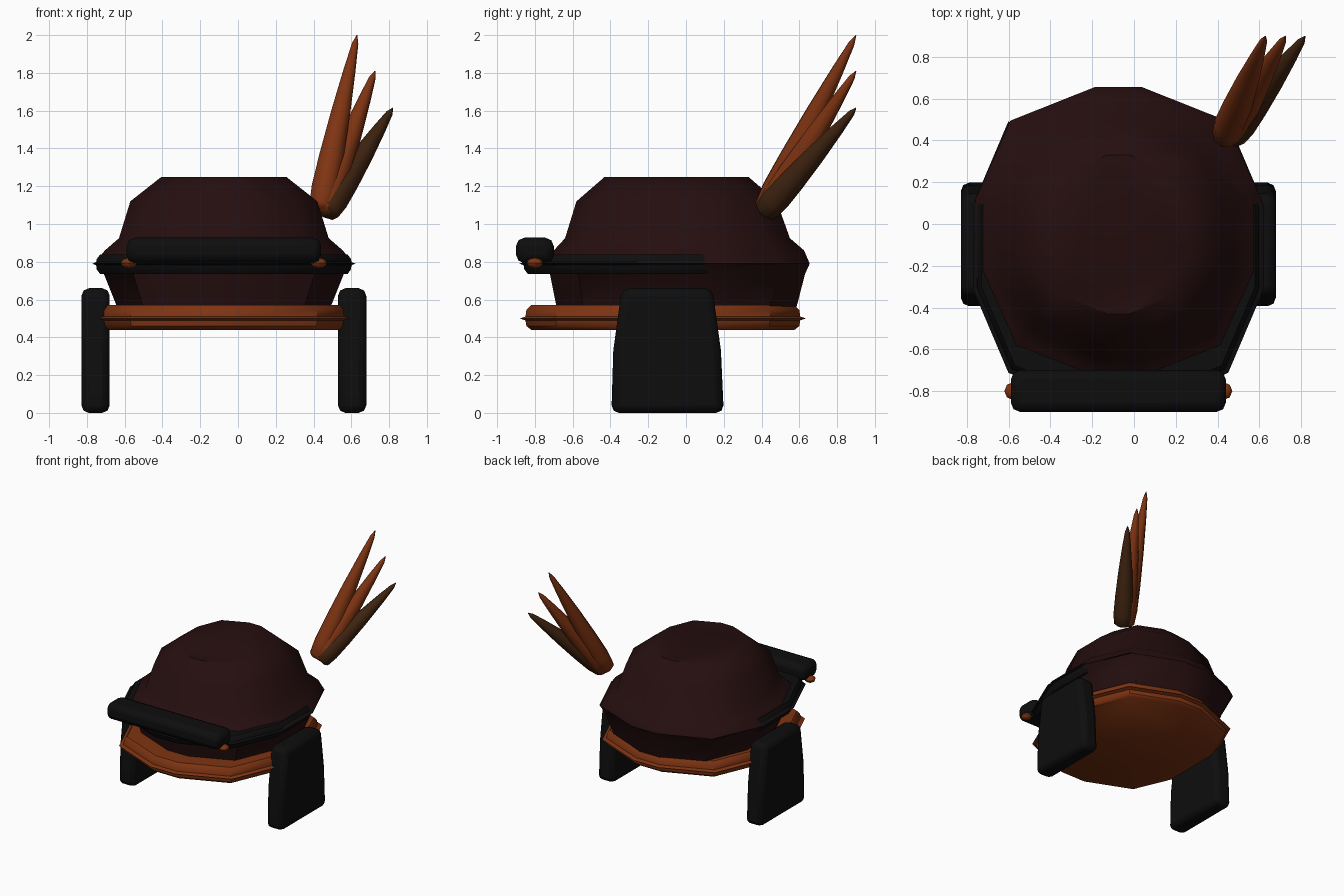
import bpy, bmesh, math
from mathutils import Vector

cube = bpy.data.objects.get("Cube")
if cube:
    bpy.data.objects.remove(cube, do_unlink=True)


def material(name, rgb):
    m = bpy.data.materials.new(name)
    m.use_nodes = True
    m.diffuse_color = (*rgb, 1)
    m.node_tree.nodes["Principled BSDF"].inputs["Base Color"].default_value = (*rgb, 1)
    return m


MAROON = material("maroon felt", (0.019, 0.0045, 0.0048))
BLACK = material("black leather", (0.0042, 0.0042, 0.0042))
ORANGE = material("burnt orange", (0.21, 0.034, 0.006))
BROWN = material("dark brown", (0.05, 0.017, 0.005))

CX = -0.075  # the hat sits a little off the centre line
# Quarter of the twelve-sided outline, as fractions of the half width and half depth
QUARTER = [(1.0, 0.26), (0.755, 0.78), (0.167, 1.0)]
OUTLINE = (QUARTER + [(-x, y) for x, y in QUARTER[::-1]]
           + [(-x, -y) for x, y in QUARTER] + [(x, -y) for x, y in QUARTER[::-1]])


def finish(name, bm, mat, bevel=0, angle=40):
    bmesh.ops.recalc_face_normals(bm, faces=bm.faces)
    mesh = bpy.data.meshes.new(name)
    bm.to_mesh(mesh)
    bm.free()
    mesh.materials.append(mat)
    ob = bpy.data.objects.new(name, mesh)
    bpy.context.collection.objects.link(ob)
    if bevel:
        b = ob.modifiers.new("rounded edges", 'BEVEL')
        b.width, b.segments, b.limit_method = bevel, 2, 'ANGLE'
    bpy.ops.object.select_all(action='DESELECT')
    ob.select_set(True)
    bpy.context.view_layer.objects.active = ob
    bpy.ops.object.shade_smooth_by_angle(angle=math.radians(angle))
    return ob


def loft(name, rings, mat, closed=True, angle=40):
    """Skin a list of point rings; closed=False leaves each ring unjoined lengthwise."""
    bm = bmesh.new()
    vs = [[bm.verts.new(p) for p in ring] for ring in rings]
    n = len(vs[0])
    for a, b in zip(vs, vs[1:]):
        for i in range(n):
            j = (i + 1) % n
            bm.faces.new((a[i], a[j], b[j], b[i]))
    if closed:
        bm.faces.new(vs[0])
        bm.faces.new(vs[-1])
    return finish(name, bm, mat, angle=angle)


def ring(z, half_x, front, back):
    cy, half_y = (front + back) / 2, (back - front) / 2
    return [Vector((CX + x * half_x, cy + y * half_y, z)) for x, y in OUTLINE]


# Crown with its flared rim
loft("crown", [
    ring(0.56, 0.565, -0.685, 0.585),
    ring(0.735, 0.635, -0.72, 0.63),
    ring(0.79, 0.685, -0.80, 0.655),
    ring(0.86, 0.63, -0.70, 0.625),
    ring(0.925, 0.555, -0.64, 0.55),
    ring(1.12, 0.495, -0.58, 0.48),
    ring(1.25, 0.33, -0.43, 0.33)], MAROON)

# Lower brim with a thin ridge round its edge
loft("lower_brim", [
    ring(0.44, 0.63, -0.82, 0.575),
    ring(0.46, 0.65, -0.845, 0.60),
    ring(0.49, 0.655, -0.85, 0.605),
    ring(0.50, 0.685, -0.88, 0.635),
    ring(0.51, 0.655, -0.85, 0.605),
    ring(0.545, 0.65, -0.845, 0.60),
    ring(0.57, 0.63, -0.82, 0.575)], ORANGE)

# Leather band round the front and sides of the rim, thinning to the back
SECTION = [(0.82, -0.055), (0.95, -0.055), (0.975, -0.03), (0.98, -0.008), (1.01, 0),
           (0.98, 0.008), (0.975, 0.025), (0.95, 0.048), (0.80, 0.05)]
order = list(range(4, 12)) + [0, 1]
band = []
for k in order:
    x, y = OUTLINE[k]
    thin = 0.55 if y > 0.5 else 1
    band.append([Vector((CX + x * 0.69 * s, -0.11 + y * 0.765 * s, 0.79 + dz * thin))
                 for s, dz in SECTION])
loft("rim_band", band, BLACK)

# Front visor roll
bm = bmesh.new()
bmesh.ops.create_cube(bm, size=1)
bmesh.ops.scale(bm, vec=(1.03, 0.2, 0.135), verts=bm.verts)
bmesh.ops.translate(bm, vec=(CX, -0.80, 0.86), verts=bm.verts)
finish("front_visor", bm, BLACK, bevel=0.045)

# Studs under both ends of the visor
for side, name in ((-1, "right_stud"), (1, "left_stud")):
    bm = bmesh.new()
    bmesh.ops.create_uvsphere(bm, u_segments=8, v_segments=6, radius=1)
    bmesh.ops.scale(bm, vec=(0.043, 0.043, 0.028), verts=bm.verts)
    bmesh.ops.translate(bm, vec=(CX + side * 0.503, -0.80, 0.793), verts=bm.verts)
    finish(name, bm, ORANGE)

# Ear flaps
FLAP = [(-0.395, 0), (0.2, 0), (0.185, 0.33), (0.14, 0.66), (-0.34, 0.66), (-0.385, 0.33)]
for side, name in ((-1, "right_ear_flap"), (1, "left_ear_flap")):
    bm = bmesh.new()
    x = CX + side * 0.604
    face = bm.faces.new([bm.verts.new((x, y, z)) for y, z in FLAP])
    new = bmesh.ops.extrude_face_region(bm, geom=[face])["geom"]
    bmesh.ops.translate(bm, vec=(side * 0.15, 0, 0),
                        verts=[g for g in new if isinstance(g, bmesh.types.BMVert)])
    finish(name, bm, BLACK, bevel=0.04)

# Three feathers fanning from one root
SHAFT = [(0, 0.045), (0.02, 0.068), (0.12, 0.076), (0.3, 0.07), (0.55, 0.055),
         (0.8, 0.034), (0.95, 0.018), (1, 0.002)]
FEATHERS = [("tall_feather", (0.435, 0.415, 1.07), (0.63, 0.9, 2.0), ORANGE),
            ("middle_feather", (0.45, 0.42, 1.06), (0.725, 0.9, 1.81), ORANGE),
            ("short_feather", (0.465, 0.415, 1.06), (0.82, 0.9, 1.615), BROWN)]
for name, root, tip, mat in FEATHERS:
    root, tip = Vector(root), Vector(tip)
    turn = (tip - root).to_track_quat('Z', 'Y')
    rings = []
    for t, r in SHAFT:
        centre = root.lerp(tip, t)
        rings.append([centre + turn @ Vector((r * math.cos(a), r * math.sin(a), 0))
                      for a in (math.tau * i / 8 for i in range(8))])
    loft(name, rings, mat, angle=50)
